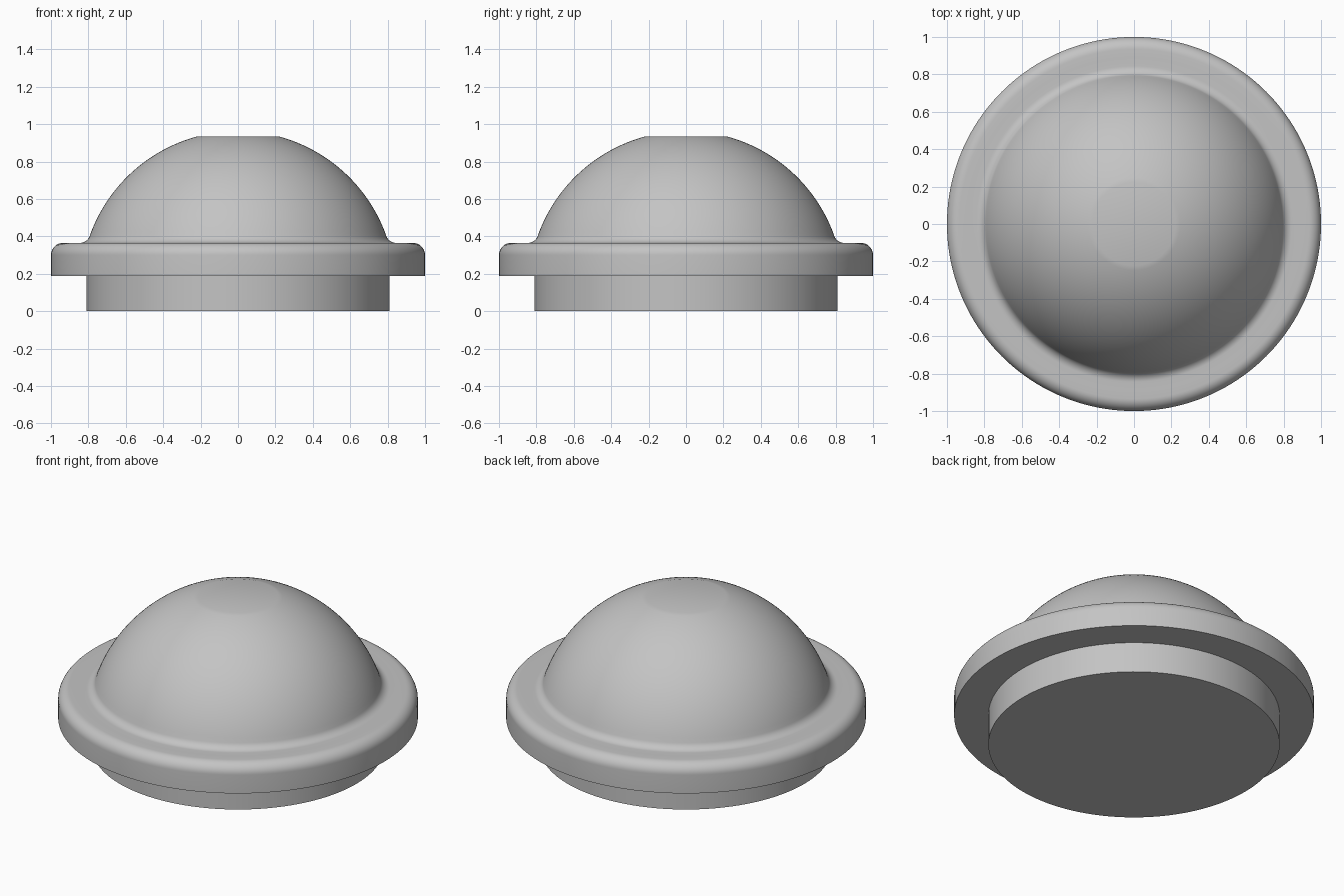
import bpy, bmesh, math

if "Cube" in bpy.data.objects:
    bpy.data.objects.remove(bpy.data.objects["Cube"], do_unlink=True)

SIDES = 160

# One plain grey for the whole cap
grey = bpy.data.materials.new("plain_grey")
grey.use_nodes = True
colour = (0.55, 0.55, 0.55, 1)
grey.diffuse_color = colour
grey.node_tree.nodes["Principled BSDF"].inputs["Base Color"].default_value = colour


def arc(r, z, radius, start, end, steps):
    """Profile points on a circular arc, angles in degrees."""
    points = []
    for i in range(steps + 1):
        a = math.radians(start + (end - start) * i / steps)
        points.append((r + radius * math.cos(a), z + radius * math.sin(a)))
    return points


def lathe(name, profile, cap_bottom=False, cap_top=False):
    """Revolve a profile that runs from the underside outward and up."""
    bm = bmesh.new()
    turns = [math.tau * j / SIDES for j in range(SIDES)]
    rings = [[bm.verts.new((r * math.cos(t), r * math.sin(t), z)) for t in turns]
             for r, z in profile]
    for low, high in zip(rings, rings[1:]):
        for j in range(SIDES):
            k = (j + 1) % SIDES
            bm.faces.new((low[j], low[k], high[k], high[j]))
    if cap_bottom:
        bm.faces.new(rings[0][::-1])
    if cap_top:
        bm.faces.new(rings[-1])
    mesh = bpy.data.meshes.new(name)
    bm.to_mesh(mesh)
    bm.free()
    mesh.materials.append(grey)
    obj = bpy.data.objects.new(name, mesh)
    bpy.context.collection.objects.link(obj)
    bpy.ops.object.select_all(action="DESELECT")
    obj.select_set(True)
    bpy.context.view_layer.objects.active = obj
    bpy.ops.object.shade_smooth_by_angle(angle=math.radians(20))


base_r, rim_z, rim_top, seam_r = 0.81, 0.187, 0.365, 0.89

# Round plug at the bottom
lathe("base_plug", [(base_r, 0), (base_r, rim_z)], cap_bottom=True)

# Wide rim with a rounded upper edge
edge = 0.065
lathe("rim", [(base_r, rim_z), (1, rim_z)]
      + arc(1 - edge, rim_top - edge, edge, 0, 90, 10) + [(seam_r, rim_top)])

# Flat-topped dome, blended into the rim by a small fillet
dome_r, dome_z, dome_top, fillet = 0.841, 0.122, 0.933, 0.055
rise = rim_top + fillet - dome_z
fillet_r = math.sqrt((dome_r + fillet) ** 2 - rise ** 2)
join = math.degrees(math.atan2(rise, fillet_r))
flat = math.degrees(math.asin((dome_top - dome_z) / dome_r))
lathe("dome", [(seam_r, rim_top)]
      + arc(fillet_r, rim_top + fillet, fillet, 270, 180 + join, 10)
      + arc(0, dome_z, dome_r, join, flat, 32)[1:], cap_top=True)
